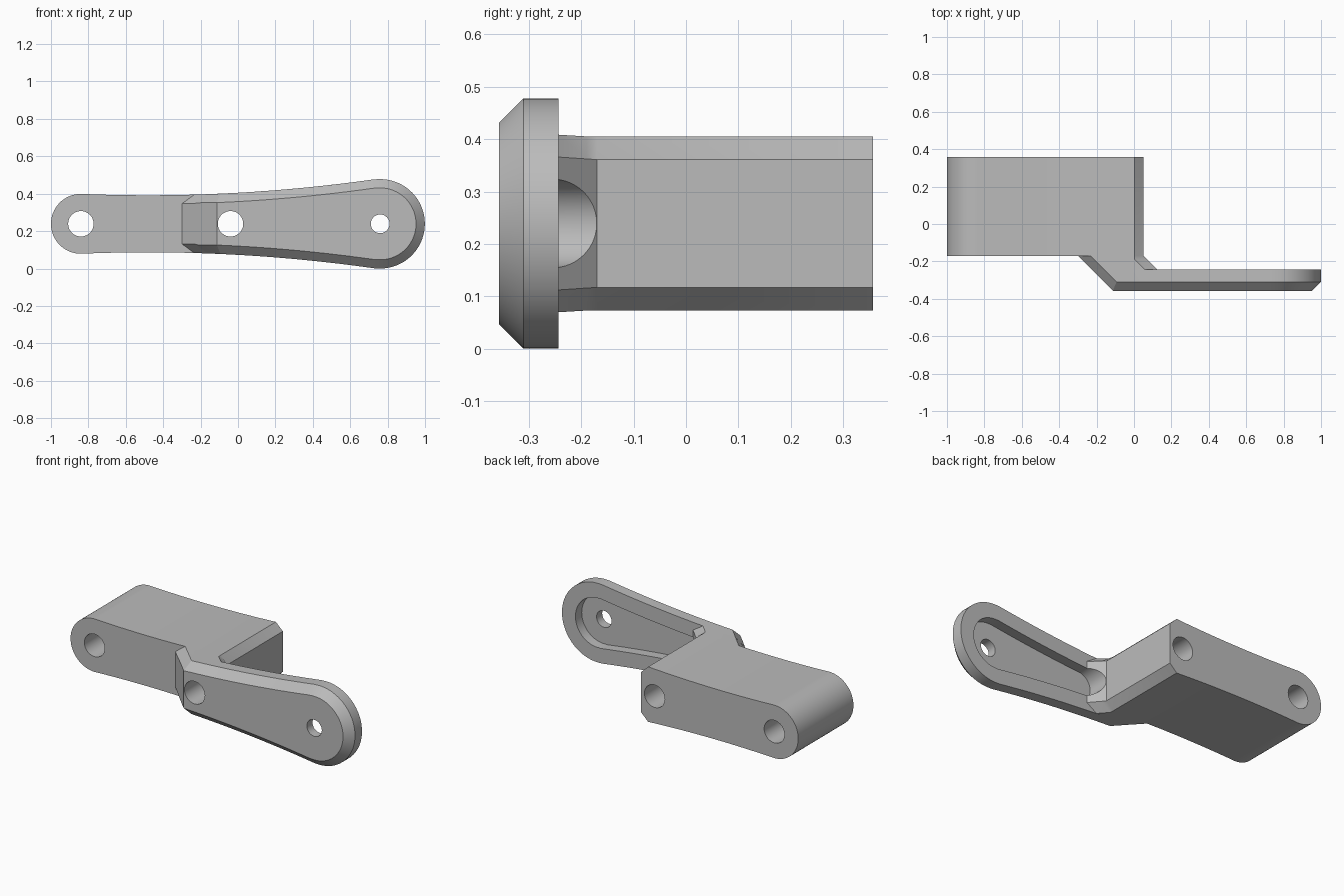
import bpy, bmesh
from math import sin, cos, pi, radians

if "Cube" in bpy.data.objects:
    bpy.data.objects.remove(bpy.data.objects["Cube"])

MID = 0.239                  # height of the centre line
C = 0.047                    # chamfer size
SLANT = C * 2 ** 0.5         # chamfer measured across the diagonal
FRONT, ARM_BACK, BODY_FRONT, BACK = -0.357, -0.243, -0.17, 0.357
BODY_END, NECK_LEFT = 0.05, -0.30
TIP_X, TIP_R, TAIL_X, TAIL_R = 0.76, 0.239, -0.84, 0.16
TILT = radians(98)

grey = bpy.data.materials.new("plain grey")
grey.use_nodes = True
grey.diffuse_color = (0.5, 0.5, 0.5, 1)
grey.node_tree.nodes["Principled BSDF"].inputs["Base Color"].default_value = grey.diffuse_color


def half(x):
    """Half height of the waisted outline."""
    return 0.166 + 0.0562 * x + 0.0583 * x * x


def sweep(x0, x1, inset=0, n=24):
    """Upper edge of the outline from x0 to x1."""
    xs = [x0 + (x1 - x0) * i / n for i in range(n + 1)]
    return [(x, half(x) - inset) for x in xs]


def arc(cx, r, a0, a1, n=20):
    angles = [a0 + (a1 - a0) * i / n for i in range(n + 1)]
    return [(cx + r * cos(a), r * sin(a)) for a in angles]


def mirrored(upper):
    """Close an upper profile with its reflection below the centre line."""
    return upper + [(x, -z) for x, z in reversed(upper)]


def loft(name, rings):
    """Skin a series of (y, profile) rings and cap both ends."""
    bm = bmesh.new()
    loops = [[bm.verts.new((x, y, z + MID)) for x, z in pts] for y, pts in rings]
    for a, b in zip(loops, loops[1:]):
        for i in range(len(a)):
            j = (i + 1) % len(a)
            bm.faces.new((a[i], a[j], b[j], b[i]))
    bm.faces.new(loops[0])
    bm.faces.new(loops[-1])
    bmesh.ops.remove_doubles(bm, verts=bm.verts, dist=0.0004)
    bmesh.ops.recalc_face_normals(bm, faces=bm.faces)
    mesh = bpy.data.meshes.new(name)
    bm.to_mesh(mesh)
    bm.free()
    mesh.materials.append(grey)
    ob = bpy.data.objects.new(name, mesh)
    bpy.context.collection.objects.link(ob)
    return ob


def combine(target, other, operation):
    mod = target.modifiers.new(operation, "BOOLEAN")
    mod.operation, mod.solver, mod.object = operation, "EXACT", other
    other.hide_render = True
    bpy.context.view_layer.objects.active = target
    bpy.ops.object.modifier_apply(modifier=mod.name)
    bpy.data.objects.remove(other)


# Thick body with a round tail and chamfered end
body = mirrored(arc(TAIL_X, TAIL_R, pi, pi / 2) + sweep(TAIL_X, BODY_END - C)[1:]
                + [(BODY_END, half(BODY_END) - C)])
bracket = loft("bracket", [(BODY_FRONT, body), (BACK, body)])


# Diagonal neck stepping forward from the body
def neck_ring(y, right_chamfer):
    step = BODY_FRONT - y
    left, right = NECK_LEFT + step, BODY_END + step
    return y, mirrored([(left, half(left) - C)]
                       + sweep(left + SLANT, right - right_chamfer, n=8)
                       + [(right, half(right) - C)])


neck = loft("neck", [neck_ring(BODY_FRONT, C), neck_ring(BODY_FRONT - 0.02, SLANT),
                     neck_ring(ARM_BACK, SLANT)])


# Flat arm with a round tip and chamfered front rim
def arm_ring(y, inset, chamfer):
    left = NECK_LEFT + BODY_FRONT - y
    start = left + chamfer
    join = TIP_X + TIP_R * cos(TILT)
    return y, mirrored([(left, half(start) - C)] + sweep(start, join, inset)
                       + arc(TIP_X, TIP_R - inset, TILT, 0)[1:-1]
                       + [(TIP_X + TIP_R - inset, 0)])


arm = loft("arm", [arm_ring(ARM_BACK, 0, SLANT), arm_ring(FRONT + C, 0, SLANT),
                   arm_ring(FRONT, C, 0)])
combine(arm, neck, "UNION")
combine(bracket, arm, "UNION")

# Tapered pocket in the back of the arm
WALL, POCKET_X = 0.09, 0.135
slot = mirrored(arc(POCKET_X, half(POCKET_X) - WALL, pi, pi / 2)
                + sweep(POCKET_X, TIP_X - 0.02, WALL)[1:]
                + arc(TIP_X, TIP_R - WALL, TILT, 0)[1:])
combine(bracket, loft("pocket_cutter", [(-0.303, slot), (-0.1, slot)]), "DIFFERENCE")

# Bolt holes
for x, r in ((TAIL_X, 0.068), (-0.04, 0.068), (TIP_X, 0.05)):
    circle = arc(x, r, 0, 2 * pi, 48)[:-1]
    combine(bracket, loft("hole_cutter", [(-0.5, circle), (0.5, circle)]), "DIFFERENCE")

bpy.ops.object.select_all(action="DESELECT")
bracket.select_set(True)
bpy.context.view_layer.objects.active = bracket
bpy.ops.object.shade_smooth_by_angle(angle=radians(25))
